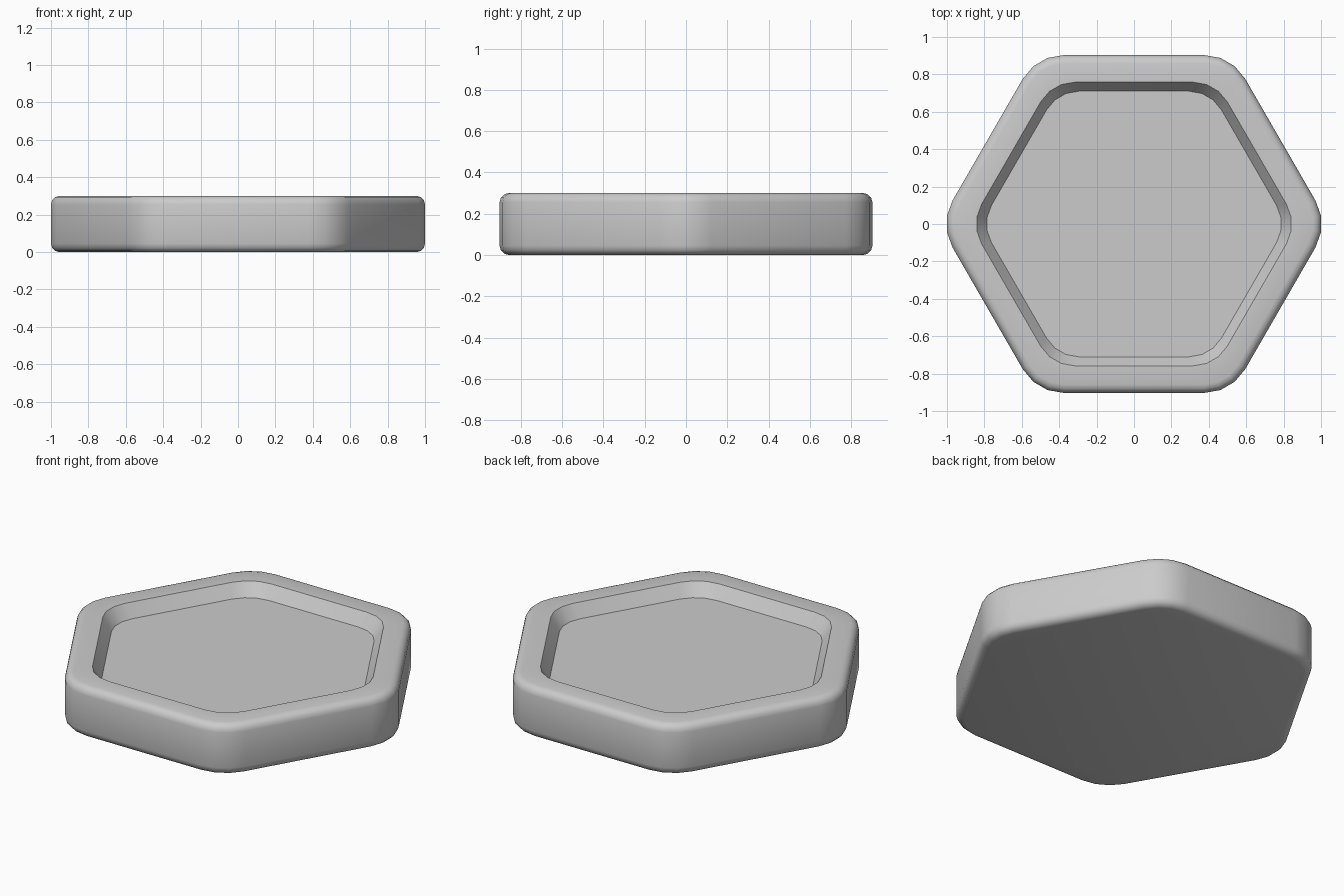
import bpy, bmesh
from math import cos, sin, radians

if "Cube" in bpy.data.objects:
    bpy.data.objects.remove(bpy.data.objects["Cube"])

APOTHEM, CORNER, HEIGHT = 0.903, 0.252, 0.30
EDGE, EDGE_STEPS, CORNER_STEPS = 0.045, 3, 3
DEPTH = 0.075


def ring(bm, apothem, radius, z):
    """Rounded hexagon loop with corners on the x axis."""
    dist = (apothem - radius) / cos(radians(30))
    verts = []
    for k in range(6):
        mid = 60 * k
        for s in range(CORNER_STEPS + 1):
            a = radians(mid - 30 + 60 * s / CORNER_STEPS)
            verts.append(bm.verts.new((dist * cos(radians(mid)) + radius * cos(a),
                                       dist * sin(radians(mid)) + radius * sin(a), z)))
    return verts


bm = bmesh.new()
loops = []

# Outer wall with rounded lower and upper edges
arc = [radians(90 * i / EDGE_STEPS) for i in range(EDGE_STEPS + 1)]
outer = [(EDGE * (1 - sin(a)), EDGE * (1 - cos(a))) for a in arc]
outer += [(i, HEIGHT - z) for i, z in reversed(outer)]
for inset, z in outer:
    loops.append(ring(bm, APOTHEM - inset, CORNER - inset, z))

# Rim edge and sloped wall of the recess
for scale, z in ((0.84, HEIGHT), (0.786, HEIGHT - DEPTH)):
    loops.append(ring(bm, APOTHEM * scale, CORNER * scale, z))

# Skin the loops, then close the base and the tray floor
n = len(loops[0])
for lo, hi in zip(loops, loops[1:]):
    for i in range(n):
        j = (i + 1) % n
        bm.faces.new((lo[i], lo[j], hi[j], hi[i]))
bm.faces.new(loops[0][::-1])
bm.faces.new(loops[-1])

mesh = bpy.data.meshes.new("hexagonal_tray")
bm.to_mesh(mesh)
bm.free()
tray = bpy.data.objects.new("hexagonal_tray", mesh)
bpy.context.collection.objects.link(tray)

# Smooth rounded edges, crisp recess edges
bpy.context.view_layer.objects.active = tray
tray.select_set(True)
bpy.ops.object.shade_smooth_by_angle(angle=radians(40))
